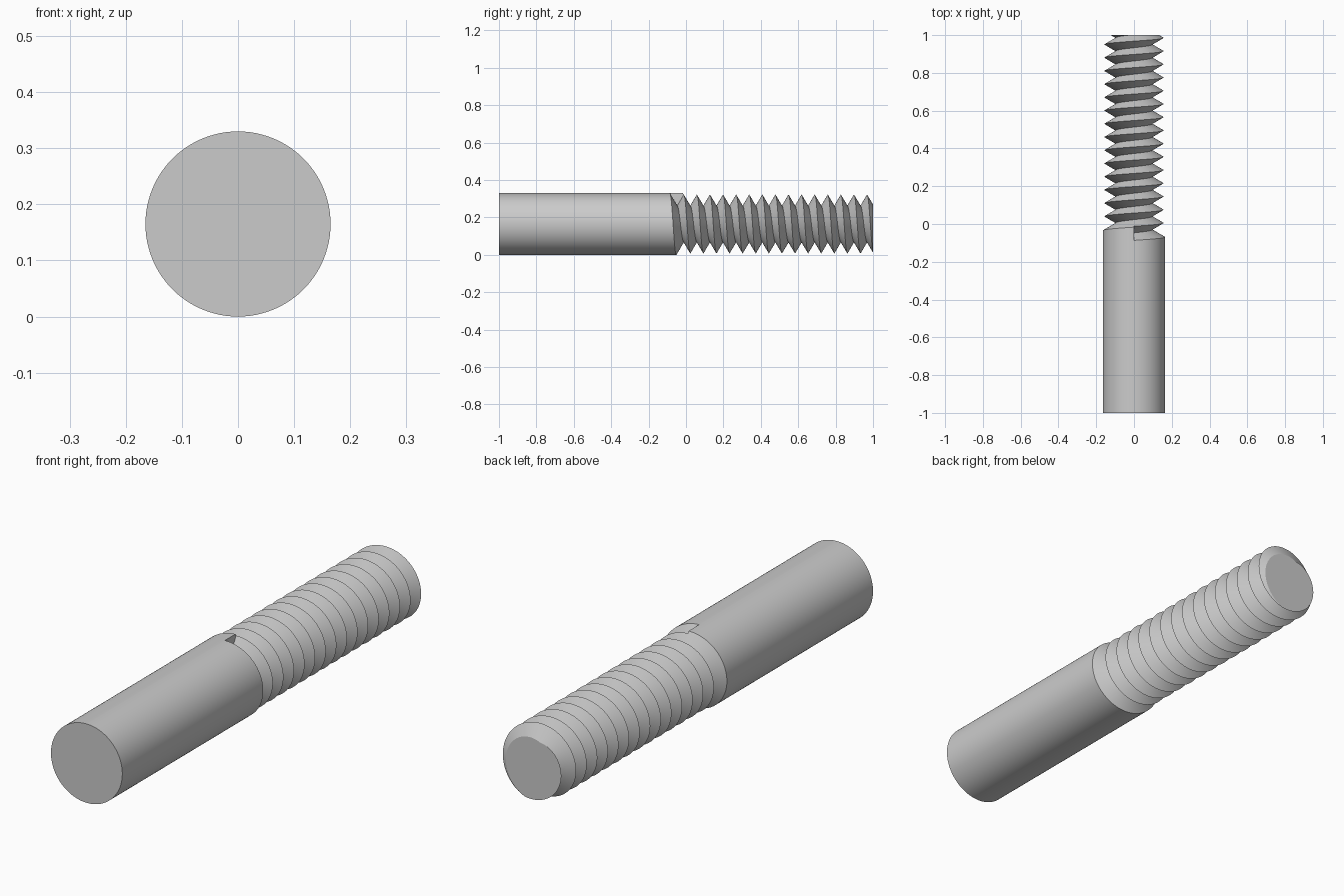
import bpy
import bmesh
from math import sin, cos, pi

cube = bpy.data.objects.get("Cube")
if cube:
    bpy.data.objects.remove(cube, do_unlink=True)

SHANK_R, CREST_R, ROOT_R = 0.165, 0.157, 0.097
PITCH, START = 0.07, -0.082      # thread pitch and where the first groove opens
FRONT, BACK = -1.0, 1.0
COLS, ROWS = 96, 33              # steps per turn, half pitches along the thread


def thread_radius(y, turn):
    """Sharp V profile of a right-handed thread."""
    phase = ((y - START) / PITCH - turn) % 1.0
    return ROOT_R + (CREST_R - ROOT_R) * abs(2 * phase - 1)


bm = bmesh.new()


def point(turn, y, r):
    a = turn * 2 * pi
    return bm.verts.new((r * sin(a), y, SHANK_R + r * cos(a)))


# Columns run along the rod: front rim, shank edge, then roots and crests
flank_run = (SHANK_R - CREST_R) / (CREST_R - ROOT_R) * PITCH / 2
columns = []
for j in range(COLS + 1):
    t = j / COLS
    base = START + PITCH * t
    col = [point(t, FRONT, SHANK_R), point(t, base - flank_run, SHANK_R)]
    for k in range(1, ROWS):
        y = min(base + k * PITCH / 2, BACK)
        col.append(point(t, y, thread_radius(y, t)))
    columns.append(col)

# Shank side and thread flanks
for a, b in zip(columns, columns[1:]):
    for k in range(len(a) - 1):
        bm.faces.new((a[k], b[k], b[k + 1], a[k + 1]))

# Flat front end, cut back end, and the wall where the groove starts
bm.faces.new([c[0] for c in reversed(columns[:-1])])
centre = bm.verts.new((0, BACK, SHANK_R))
for a, b in zip(columns, columns[1:]):
    bm.faces.new((a[-1], b[-1], centre))
first = columns[0]
bm.faces.new((first[1], first[2], first[3], columns[-1][1]))

bmesh.ops.remove_doubles(bm, verts=bm.verts[:], dist=0.00002)
mesh = bpy.data.meshes.new("threaded_rod")
bm.to_mesh(mesh)
bm.free()

rod = bpy.data.objects.new("threaded_rod", mesh)
bpy.context.collection.objects.link(rod)

# Plain grey metal
grey = bpy.data.materials.new("grey_metal")
grey.use_nodes = True
colour = (0.6, 0.6, 0.6, 1)
grey.diffuse_color = colour
grey.node_tree.nodes["Principled BSDF"].inputs["Base Color"].default_value = colour
mesh.materials.append(grey)

# Smooth round surfaces, sharp crests and rims
bpy.ops.object.select_all(action="DESELECT")
rod.select_set(True)
bpy.context.view_layer.objects.active = rod
bpy.ops.object.shade_smooth_by_angle(angle=pi / 6)
